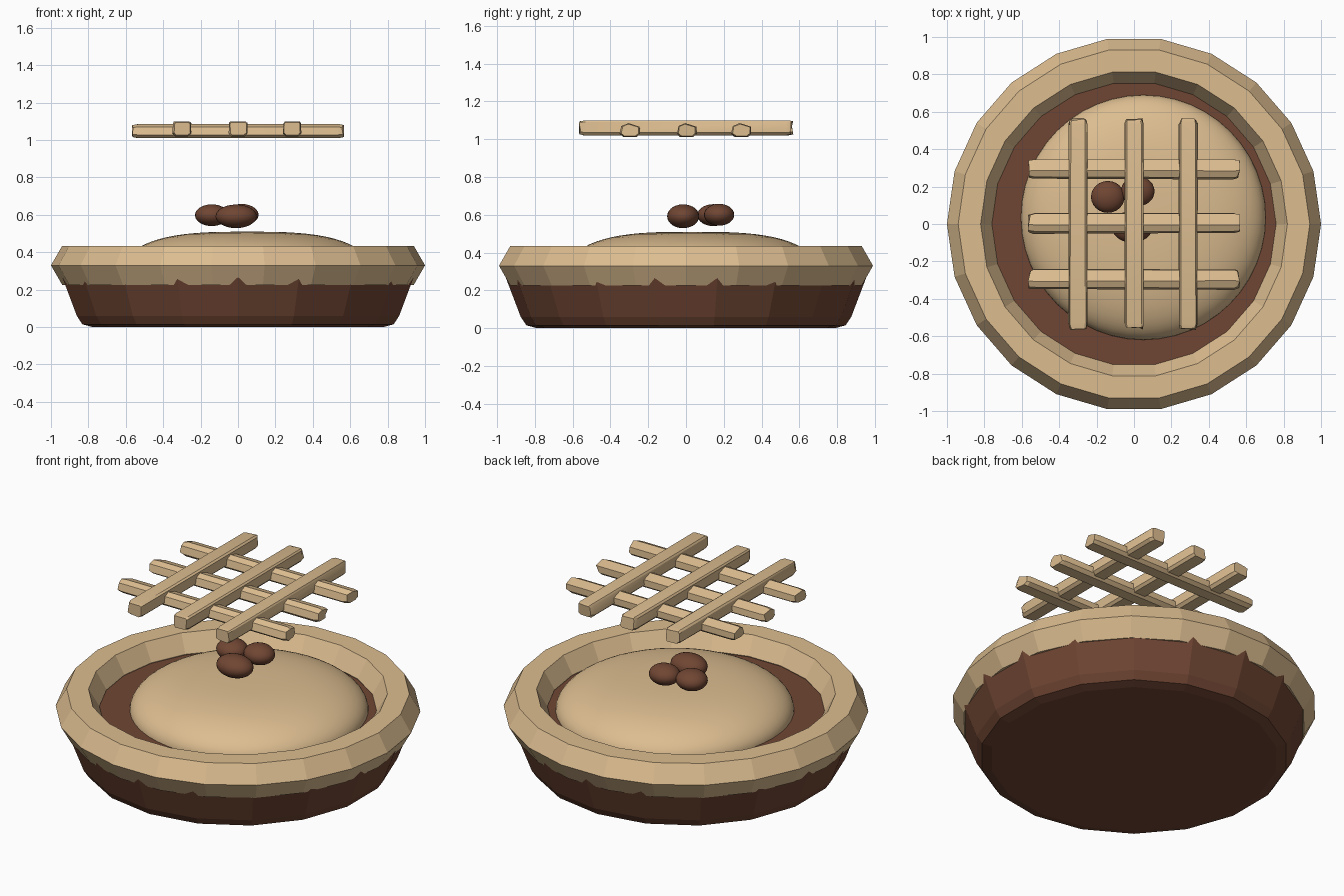
import bpy
import bmesh
import math
import random

random.seed(4)
cube = bpy.data.objects.get("Cube")
if cube:
    bpy.data.objects.remove(cube, do_unlink=True)


def material(name, rgb):
    m = bpy.data.materials.new(name)
    m.use_nodes = True
    m.diffuse_color = (*rgb, 1)
    m.node_tree.nodes["Principled BSDF"].inputs["Base Color"].default_value = (*rgb, 1)
    return m


crust = material("golden crust", (0.72, 0.51, 0.28))
brown = material("chocolate brown", (0.162, 0.061, 0.033))


def skin(name, rings, mat, location=(0, 0, 0), loop=False, smooth=None):
    """Join rings of points into one surface, capped unless it loops."""
    bm = bmesh.new()
    loops = [[bm.verts.new(p) for p in ring] for ring in rings]
    pairs = list(zip(loops, loops[1:]))
    if loop:
        pairs.append((loops[-1], loops[0]))
    else:
        bm.faces.new(loops[0])
        bm.faces.new(loops[-1])
    for a, b in pairs:
        n = len(a)
        for i in range(n):
            j = (i + 1) % n
            bm.faces.new((a[i], a[j], b[j], b[i]))
    bmesh.ops.recalc_face_normals(bm, faces=bm.faces)
    mesh = bpy.data.meshes.new(name)
    bm.to_mesh(mesh)
    bm.free()
    mesh.materials.append(mat)
    obj = bpy.data.objects.new(name, mesh)
    obj.location = location
    bpy.context.collection.objects.link(obj)
    if smooth:
        bpy.ops.object.select_all(action="DESELECT")
        obj.select_set(True)
        bpy.context.view_layer.objects.active = obj
        bpy.ops.object.shade_smooth_by_angle(angle=math.radians(smooth))
    return obj


def circle(r, z, sides, turn=0.0):
    return [(r * math.cos(turn + math.tau * i / sides),
             r * math.sin(turn + math.tau * i / sides), z) for i in range(sides)]


# Dish, filled solid, with a chamfered foot
dish = [(0.79, 0), (0.845, 0.015), (0.875, 0.06), (0.955, 0.27), (0.965, 0.3), (0.93, 0.325)]
skin("filled_dish", [circle(r, z, 18, math.pi / 2) for r, z in dish], brown)

# Six-sided crust ring
section = [math.radians(60 * k) for k in range(6)]
skin("crust_rim", [circle(0.88 + 0.12 * math.cos(a), 0.33 + 0.12 * math.sin(a), 22)
                   for a in section], crust, loop=True)

# Soft domed top, a little off centre
dome = [circle(0.655, 0.25, 48)]
for k in range(17):
    r = math.cos(math.pi / 2 * k / 16.3) ** 0.75
    dome.append(circle(0.655 * r, 0.32 + 0.19 * math.sqrt(1 - r ** 3), 48))
skin("domed_top", dome, crust, (0.05, 0.035, 0), smooth=50)

# Three squashed berries
for i, (place, size) in enumerate([
        ((-0.14, 0.145, 0.598), (0.09, 0.085, 0.058)),
        ((0.02, 0.175, 0.6), (0.09, 0.08, 0.058)),
        ((-0.01, -0.015, 0.592), (0.11, 0.085, 0.063))]):
    bpy.ops.mesh.primitive_uv_sphere_add(segments=24, ring_count=14, location=place)
    berry = bpy.context.object
    berry.name = f"berry_{i + 1}"
    berry.scale = size
    berry.data.materials.append(brown)
    bpy.ops.object.shade_smooth()

# Lattice strips: rough rounded bars, slightly narrowed at uneven ends
ridged = [(-0.055, -0.02), (-0.045, 0.022), (-0.01, 0.037), (0.05, 0.018),
          (0.052, -0.02), (0.03, -0.037), (-0.035, -0.037)]
flat = [(-0.05, -0.025), (-0.048, 0.032), (-0.04, 0.04), (0.04, 0.04),
        (0.048, 0.03), (0.05, -0.025), (0.035, -0.04), (-0.035, -0.04)]


def strip(name, outline, offset, z, along_x):
    rings = []
    for t, s in [(-0.56, 0.86), (-0.535, 1), (0.535, 1), (0.56, 0.86)]:
        ring = []
        for v, w in outline:
            end = t + random.uniform(-0.008, 0.008)
            v = v * s + random.uniform(-0.003, 0.003)
            ring.append((end, v, w * s) if along_x else (-v, end, w * s))
        rings.append(ring)
    skin(name, rings, crust, (0, offset, z) if along_x else (offset, 0, z), smooth=25)


for i, place in enumerate((-0.295, 0.005, 0.295)):
    strip(f"cross_strip_{i + 1}", ridged, place, 1.048, True)
    strip(f"long_strip_{i + 1}", flat, place - 0.005, 1.06, False)
